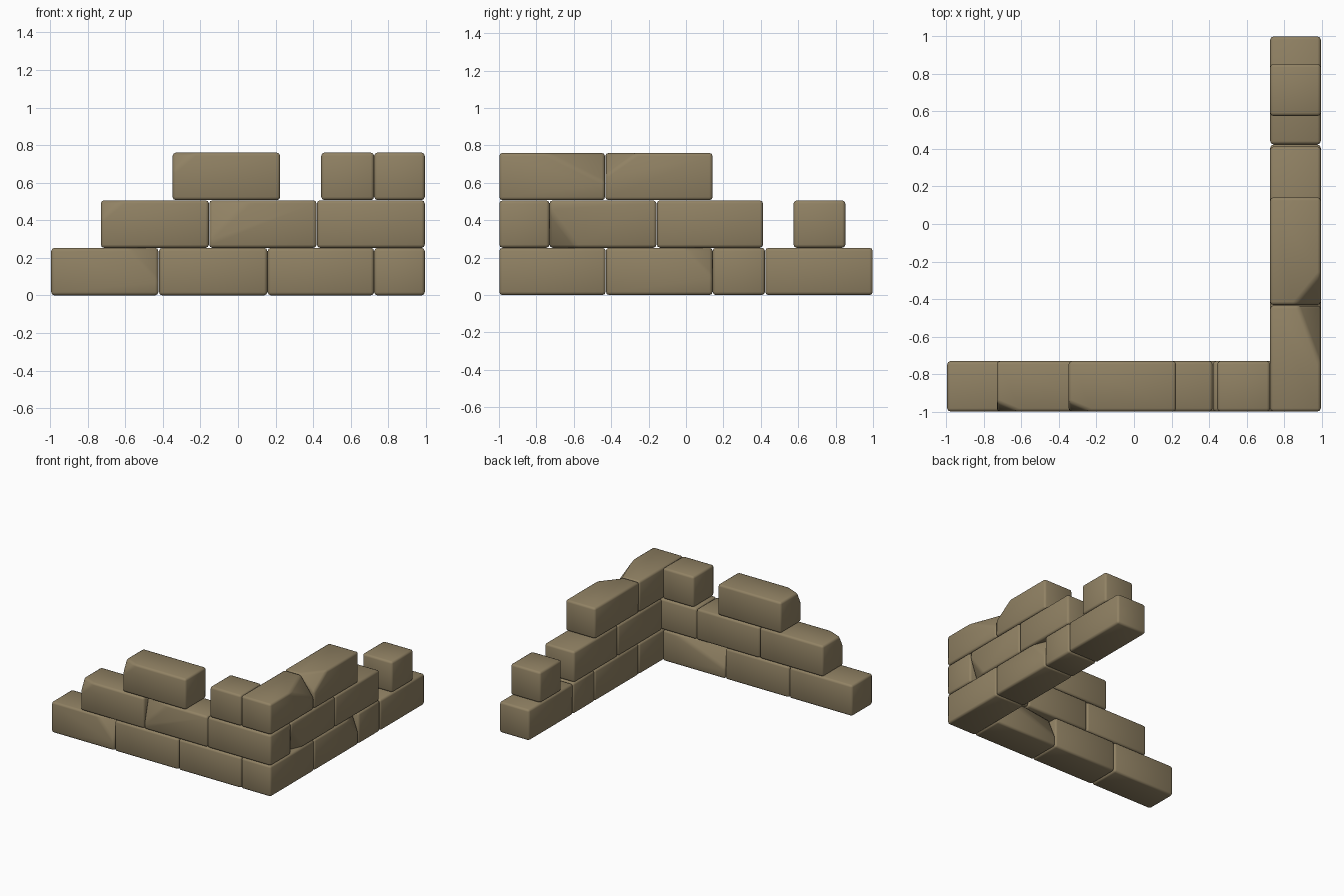
import bpy, bmesh, math
from mathutils import Vector

if "Cube" in bpy.data.objects:
    bpy.data.objects.remove(bpy.data.objects["Cube"])

stone = bpy.data.materials.new("tan_stone")
stone.diffuse_color = (0.283, 0.223, 0.127, 1)
stone.use_nodes = True
stone.node_tree.nodes["Principled BSDF"].inputs["Base Color"].default_value = stone.diffuse_color

COURSES = [(0.0, 0.253), (0.253, 0.506), (0.507, 0.76)]
FRONT_Y = (-0.998, -0.73)
SIDE_X = (0.725, 0.994)


def block(name, xs, ys, zs, chip=None):
    """Bevelled stone; chip = (corner signs, cut lengths along x, y, z)."""
    lo, hi = Vector((xs[0], ys[0], zs[0])), Vector((xs[1], ys[1], zs[1]))
    mid = (lo + hi) / 2
    bm = bmesh.new()
    bmesh.ops.create_cube(bm, size=1)
    for v in bm.verts:
        v.co = Vector([v.co[i] * (hi[i] - lo[i]) for i in range(3)])
    if chip:
        s, d = chip
        corner = Vector([s[i] * (hi[i] - lo[i]) / 2 for i in range(3)])
        # plane through the three points where the chip meets the edges
        n = Vector([s[i] / d[i] for i in range(3)]).normalized()
        p = corner - Vector((s[0] * d[0], 0, 0))
        bmesh.ops.bisect_plane(bm, geom=bm.verts[:] + bm.edges[:] + bm.faces[:],
                               plane_co=p, plane_no=n, clear_outer=True)
        bmesh.ops.holes_fill(bm, edges=[e for e in bm.edges if e.is_boundary])
    bmesh.ops.recalc_face_normals(bm, faces=bm.faces[:])
    # worn edges
    bmesh.ops.bevel(bm, geom=bm.edges[:], offset=0.017, offset_type='OFFSET',
                    segments=2, profile=0.5, affect='EDGES', clamp_overlap=True)
    me = bpy.data.meshes.new(name)
    bm.to_mesh(me)
    bm.free()
    me.materials.append(stone)
    ob = bpy.data.objects.new(name, me)
    ob.location = mid
    bpy.context.collection.objects.link(ob)
    bpy.ops.object.select_all(action='DESELECT')
    ob.select_set(True)
    bpy.context.view_layer.objects.active = ob
    bpy.ops.object.shade_smooth_by_angle(angle=math.radians(50))


# front wall: course, x range, chip
front = [
    (0, (-0.994, -0.424), ((1, -1, 1), (0.16, 0.06, 0.18))),
    (0, (-0.42, 0.156), None),
    (0, (0.158, 0.724), ((-1, 1, 1), (0.45, 0.07, 0.17))),
    (1, (-0.73, -0.155), ((-1, -1, 1), (0.12, 0.05, 0.1))),
    (1, (-0.153, 0.418), ((-1, -1, 1), (0.22, 0.05, 0.2))),
    (1, (0.42, 0.994), None),
    (2, (-0.348, 0.224), ((-1, -1, 1), (0.12, 0.05, 0.1))),
    (2, (0.443, 0.724), None),
]
for i, (c, xs, chip) in enumerate(front):
    block(f"front_wall_block_{i + 1}", xs, FRONT_Y, COURSES[c], chip)

# side wall: course, y range, chip
side = [
    (0, (-0.998, -0.43), None),
    (0, (-0.428, 0.142), ((1, 1, 1), (0.06, 0.15, 0.16))),
    (0, (0.143, 0.422), None),
    (0, (0.424, 0.998), None),
    (1, (-0.73, -0.158), ((1, -1, -1), (0.07, 0.15, 0.2))),
    (1, (-0.156, 0.412), None),
    (1, (0.575, 0.852), None),
    (2, (-0.998, -0.433), ((1, 1, 1), (0.12, 0.32, 0.16))),
    (2, (-0.431, 0.142), ((1, -1, 1), (0.14, 0.17, 0.12))),
]
for i, (c, ys, chip) in enumerate(side):
    block(f"side_wall_block_{i + 1}", SIDE_X, ys, COURSES[c], chip)
